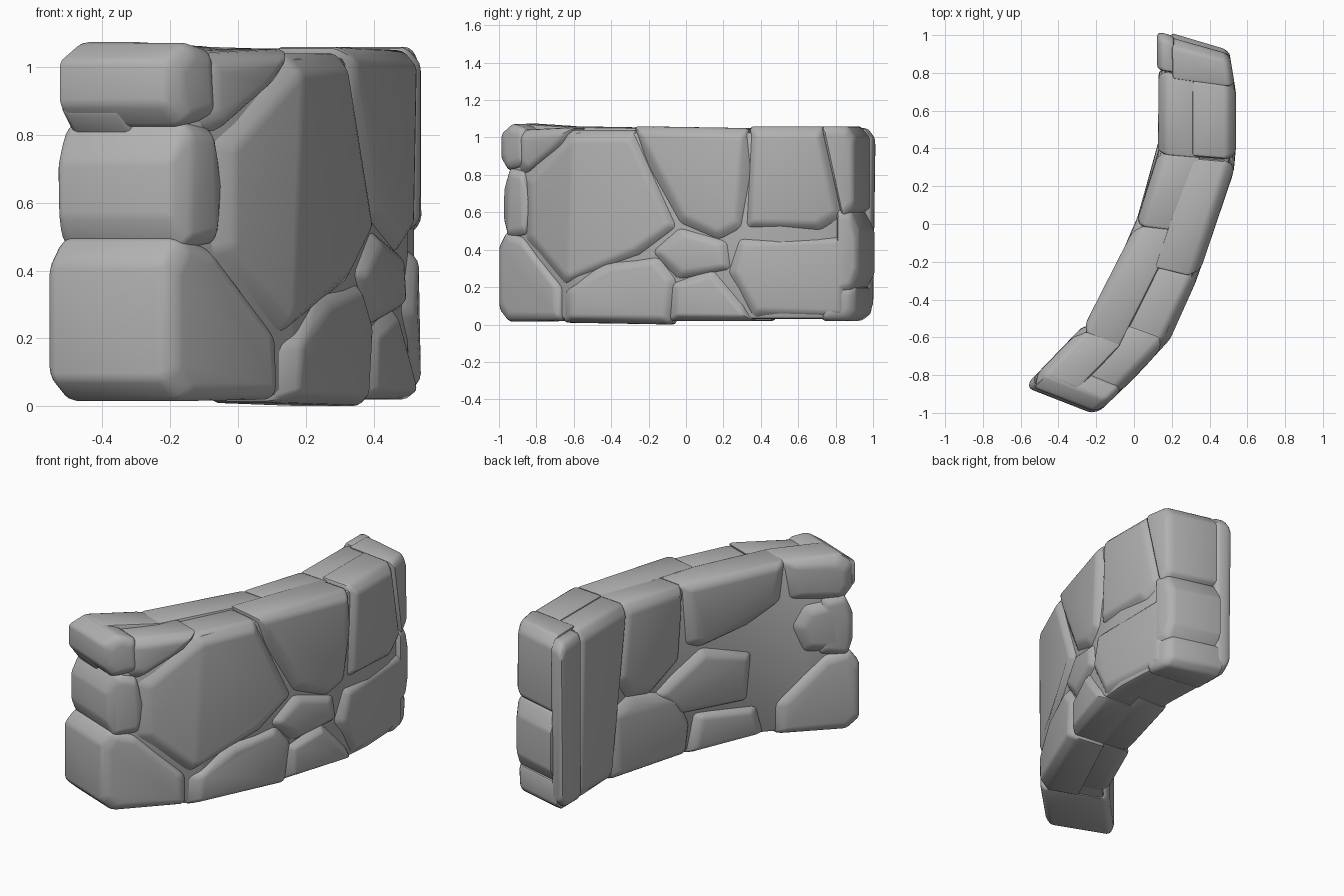
import bpy
import bmesh
from math import radians
from mathutils import Vector

old = bpy.data.objects.get("Cube")
if old:
    bpy.data.objects.remove(old, do_unlink=True)

# One stone colour
stone_grey = bpy.data.materials.new("stone_grey")
stone_grey.use_nodes = True
GREY = (0.44, 0.44, 0.44, 1)
stone_grey.diffuse_color = GREY
stone_grey.node_tree.nodes["Principled BSDF"].inputs["Base Color"].default_value = GREY

# Plan of the curved wall: matching points on the convex and concave faces
CONVEX = [(-.17, -.98), (.02, -.8), (.2, -.6), (.34, -.28), (.44, .02),
          (.53, .28), (.55, .5), (.54, .7), (.51, .88)]
CONCAVE = [(-.55, -.83), (-.36, -.64), (-.2, -.46), (-.07, -.18), (.03, .05),
           (.12, .32), (.14, .52), (.13, .75), (.13, .98)]
parts = []


def place(along, height, depth):
    """Point in the wall: along its length, up, and through (0 convex, 1 concave)."""
    i = 0
    while i < len(CONVEX) - 2 and along > CONVEX[i + 1][1]:
        i += 1
    f = (along - CONVEX[i][1]) / (CONVEX[i + 1][1] - CONVEX[i][1])
    outer, inner = [Vector(side[i]) + (Vector(side[i + 1]) - Vector(side[i])) * f
                    for side in (CONVEX, CONCAVE)]
    p = outer + (inner - outer) * depth
    return Vector((p.x, p.y, height))


def finish(name, bm, width):
    """Round the hard edges and add the mesh to the scene."""
    bmesh.ops.recalc_face_normals(bm, faces=bm.faces[:])
    hard = [e for e in bm.edges if len(e.link_faces) == 2
            and e.calc_face_angle(0) > radians(18)]
    bmesh.ops.bevel(bm, geom=hard, offset=width, segments=2, profile=.5,
                    affect='EDGES', clamp_overlap=True)
    mesh = bpy.data.meshes.new(name)
    bm.to_mesh(mesh)
    bm.free()
    mesh.materials.append(stone_grey)
    obj = bpy.data.objects.new(name, mesh)
    bpy.context.collection.objects.link(obj)
    parts.append(obj)


def stone(name, outline, near, far, inset=.06):
    """Stone with the given outline; its exposed faces are chamfered."""
    points = [Vector(p) for p in outline]
    centre = sum(points, Vector((0, 0))) / len(points)
    small = [p + (centre - p) * min(.45, inset / (centre - p).length)
             for p in points]
    slope = inset * 1.7
    rings = [(points, near), (points, far)]
    if near < .05:
        rings[0] = (points, near + slope)
        rings.append((small, near))
    if far > .95:
        rings[1] = (points, far - slope)
        rings.append((small, far))
    bm = bmesh.new()
    for ring, depth in rings:
        for p in ring:
            bm.verts.new(place(p.x, p.y, depth))
    hull = bmesh.ops.convex_hull(bm, input=bm.verts[:])
    spare = {v for v in hull["geom_interior"] + hull["geom_unused"]
             if isinstance(v, bmesh.types.BMVert)}
    bmesh.ops.delete(bm, geom=list(spare), context='VERTS')
    bmesh.ops.dissolve_limit(bm, angle_limit=radians(9),
                             verts=bm.verts[:], edges=bm.edges[:])
    finish(name, bm, .018)


def outer_stone(name, *outline):
    stone("outer_" + name, outline, 0, .56)


def inner_stone(name, *outline):
    stone("inner_" + name, outline, .44, 1)


def end_stone(name, *outline, near=0, far=1):
    stone("end_" + name, outline, near, far, .04)


# Core that shows in the joints
bm = bmesh.new()
loops = []
for s in [-.93] + [p[1] for p in CONVEX[1:-1]] + [.86]:
    loops.append([bm.verts.new(place(s, z, d))
                  for z, d in ((.03, .075), (1.03, .075), (1.03, .915), (.03, .915))])
for a, b in zip(loops, loops[1:]):
    for i in range(4):
        j = (i + 1) % 4
        bm.faces.new((a[i], a[j], b[j], b[i]))
bm.faces.new(loops[0])
bm.faces.new(loops[-1])
finish("wall_core", bm, .02)

# Front end, stacked stones with rounded corners
end_stone("front_top", (-.94, 1.075), (-.87, 1.05), (-.86, .85), (-.96, .82),
          (-1, .89), (-1, 1.02), far=.9)
end_stone("front_middle", (-.95, .84), (-.87, .82), (-.84, .65), (-.86, .48),
          (-.96, .46), (-.985, .56), (-.985, .72))
end_stone("front_bottom", (-.97, .5), (-.88, .47), (-.67, .2), (-.67, .02),
          (-.96, .015), (-1.01, .08), (-1.01, .42))

# Back end
end_stone("back_top", (.72, 1.06), (.86, 1.06), (.9, 1), (.9, .62), (.83, .56), far=.82)
end_stone("back_middle", (.8, .62), (.88, .6), (.92, .5), (.92, .27), (.88, .18),
          (.8, .16), far=.82)
end_stone("back_foot", (.72, .22), (.9, .2), (.9, .06), (.86, .02), (.72, .02),
          near=.02, far=.9)
end_stone("back_strip", (.75, 1.05), (.88, 1.05), (.91, 1), (.9, .09), (.86, .04),
          (.75, .04), near=.78, far=1.02)

# Convex face
outer_stone("corner_cap", (-.92, 1.04), (-.61, 1.055), (-.67, .95), (-.87, .79), (-.92, .83))
outer_stone("large_slab", (-.88, .78), (-.63, 1.04), (-.28, 1.04), (-.2, .85),
            (-.04, .52), (-.25, .36), (-.45, .33), (-.66, .2), (-.88, .45))
outer_stone("top_middle", (-.29, 1.06), (.33, 1.05), (.36, .8), (.3, .5),
            (.18, .44), (-.04, .53), (-.2, .8))
outer_stone("top_back", (.34, 1.06), (.73, 1.06), (.84, .57), (.72, .49), (.31, .51))
outer_stone("bottom_back", (.27, .47), (.87, .48), (.87, .03), (.35, .03), (.21, .28))
outer_stone("bottom_front", (-.67, .18), (-.45, .34), (-.14, .37), (-.04, .24),
            (-.08, 0), (-.67, .01))
outer_stone("small_wedge", (-.2, .39), (-.04, .53), (.23, .45), (.25, .29), (-.05, .23))
outer_stone("small_base", (-.1, .22), (.14, .31), (.29, .14), (.36, .02), (-.1, .02))

# Concave face
inner_stone("corner_top", (-.94, 1.075), (-.7, 1.06), (-.73, .82), (-.95, .79),
            (-.99, .87), (-.99, 1.02))
inner_stone("corner_middle", (-.95, .82), (-.8, .79), (-.74, .66), (-.8, .49), (-.95, .48))
inner_stone("top_front", (-.72, 1.06), (-.05, 1.05), (-.08, .68), (-.18, .64),
            (-.52, .7), (-.7, .82))
inner_stone("middle", (-.55, .54), (-.2, .65), (.15, .43), (.02, .27), (-.52, .25))
inner_stone("base_small", (-.62, .03), (-.58, .21), (-.14, .26), (-.08, .02))
inner_stone("base_large", (.48, .43), (.3, .5), (-.02, .42), (-.12, .2),
            (-.09, .02), (.46, .02))
inner_stone("top_middle", (-.06, 1.05), (.34, 1.05), (.42, .6), (.32, .46),
            (.16, .44), (-.04, .6))
inner_stone("tall_back", (.33, 1.05), (.75, 1.05), (.77, .04), (.47, .03), (.4, .5))

# Soft shading with sharp breaks
for obj in bpy.context.selected_objects:
    obj.select_set(False)
for obj in parts:
    obj.select_set(True)
bpy.context.view_layer.objects.active = parts[0]
bpy.ops.object.shade_smooth_by_angle(angle=radians(35))
